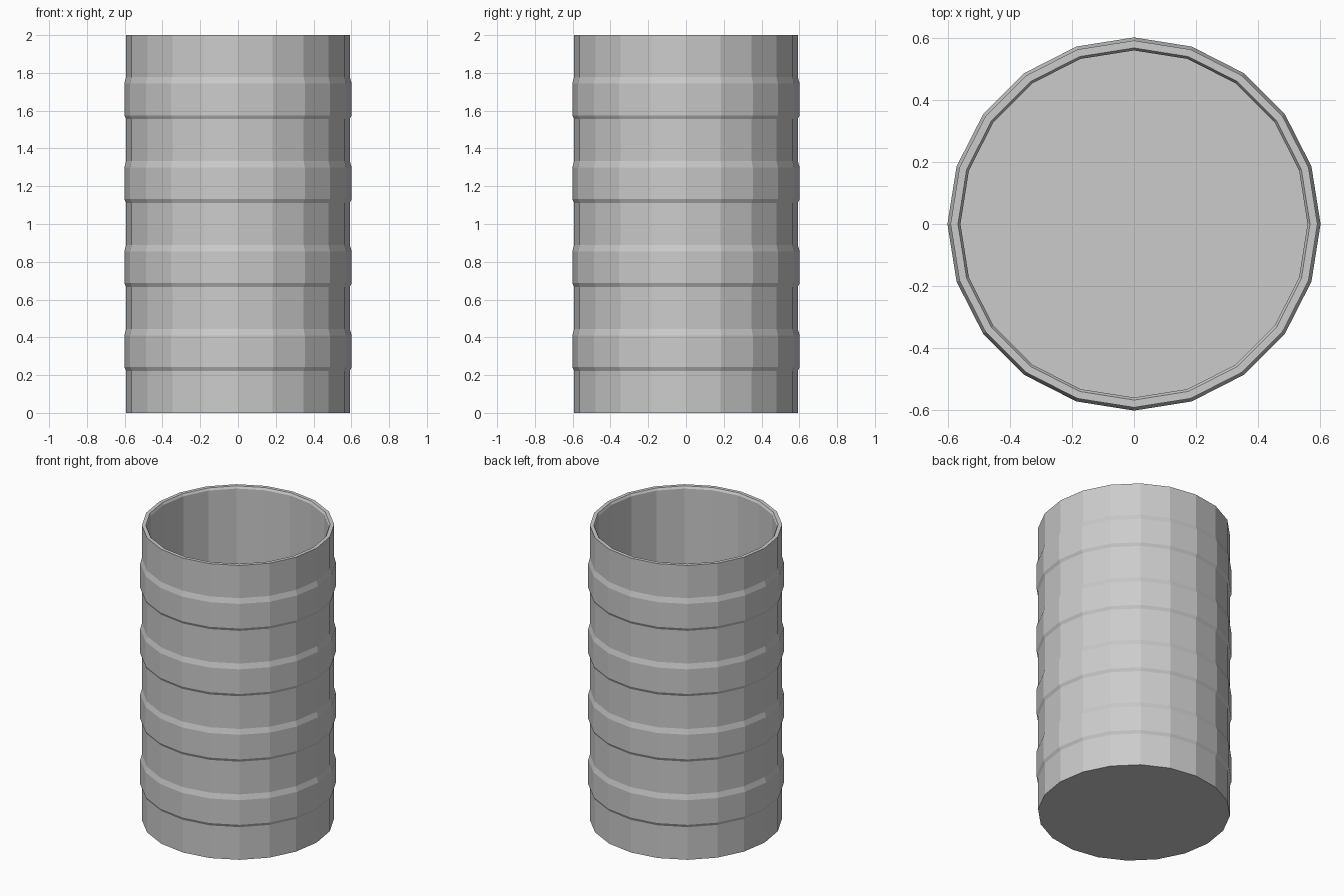
import bpy, bmesh, math

SIDES = 20
BODY, RIDGE, INNER = 0.592, 0.602, 0.56
SEG = 2 / 9  # height of one plain or raised band

if "Cube" in bpy.data.objects:
    bpy.data.objects.remove(bpy.data.objects["Cube"], do_unlink=True)

# Plain grey material
grey = bpy.data.materials.new("plain_grey")
grey.use_nodes = True
colour = (0.6, 0.6, 0.6, 1)
grey.diffuse_color = colour
grey.node_tree.nodes["Principled BSDF"].inputs["Base Color"].default_value = colour

# Outer wall profile: four raised bands with sloped edges
profile = [(BODY, 0)]
for i in range(4):
    low = SEG * (2 * i + 1)
    high = low + SEG
    profile += [(BODY, low), (RIDGE, low + 0.02), (RIDGE, high - 0.035), (BODY, high)]

# Rim, chamfered inner lip, inner wall and floor
profile += [(BODY, 2), (0.568, 2), (INNER, 1.985), (INNER, 0.03)]


def lathe(name, profile):
    """Turn a profile about z and close both ends."""
    bm = bmesh.new()
    rings = []
    for r, z in profile:
        angles = [math.tau * k / SIDES for k in range(SIDES)]
        rings.append([bm.verts.new((r * math.cos(a), r * math.sin(a), z)) for a in angles])
    for a, b in zip(rings, rings[1:]):
        for k in range(SIDES):
            n = (k + 1) % SIDES
            bm.faces.new((a[k], a[n], b[n], b[k]))
    bm.faces.new(rings[0][::-1])
    bm.faces.new(rings[-1])
    bmesh.ops.recalc_face_normals(bm, faces=bm.faces)
    mesh = bpy.data.meshes.new(name)
    bm.to_mesh(mesh)
    bm.free()
    mesh.materials.append(grey)
    obj = bpy.data.objects.new(name, mesh)
    bpy.context.collection.objects.link(obj)
    return obj


lathe("ribbed_can", profile)
